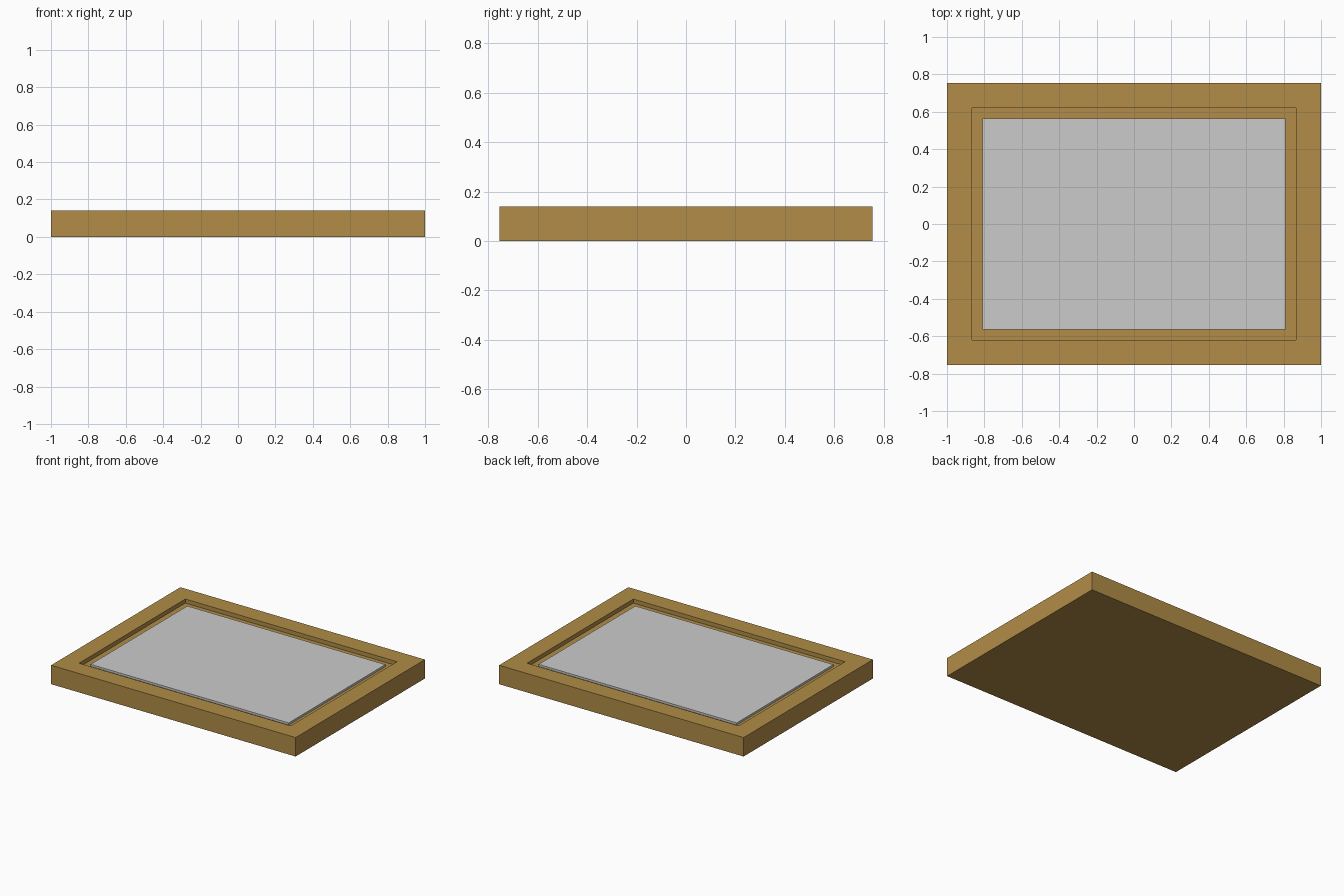
import bpy, bmesh

if "Cube" in bpy.data.objects:
    bpy.data.objects.remove(bpy.data.objects["Cube"])

W, D, H = 2.0, 1.51, 0.14      # outer size
BORDER = 0.19                  # frame width
RECESS = 0.03                  # pocket depth
PANEL_TOP = H - 0.015          # panel sits just below the rim


def box(bm, w, d, z0, z1):
    geom = bmesh.ops.create_cube(bm, size=1)
    for v in geom["verts"]:
        v.co = (v.co.x * w, v.co.y * d, z0 + (v.co.z + 0.5) * (z1 - z0))


def make_object(name, bm):
    mesh = bpy.data.meshes.new(name)
    bm.to_mesh(mesh)
    bm.free()
    obj = bpy.data.objects.new(name, mesh)
    bpy.context.collection.objects.link(obj)
    return obj


# Wooden frame: a solid slab with a shallow pocket sunk into its top
bm = bmesh.new()
box(bm, W, D, 0, H)
bm.normal_update()
top = max(bm.faces, key=lambda f: f.calc_center_median().z)
bmesh.ops.inset_region(bm, faces=[top], thickness=BORDER)
pocket = bmesh.ops.extrude_discrete_faces(bm, faces=[top])["faces"][0]
bmesh.ops.translate(bm, verts=pocket.verts, vec=(0, 0, -RECESS))
frame = make_object("wooden_frame", bm)

wood = bpy.data.materials.new("brown_wood")
wood.diffuse_color = (0.44, 0.263, 0.063, 1)
wood.use_nodes = True
wood.node_tree.nodes["Principled BSDF"].inputs["Base Color"].default_value = wood.diffuse_color
frame.data.materials.append(wood)

# Grey panel lying in the pocket
bm = bmesh.new()
box(bm, W - 2 * BORDER, D - 2 * BORDER, H - RECESS, PANEL_TOP)
# the underside rests on the pocket floor, so it is left out
bottom = min(bm.faces, key=lambda f: f.calc_center_median().z)
bmesh.ops.delete(bm, geom=[bottom], context="FACES_ONLY")
make_object("grey_panel", bm)
